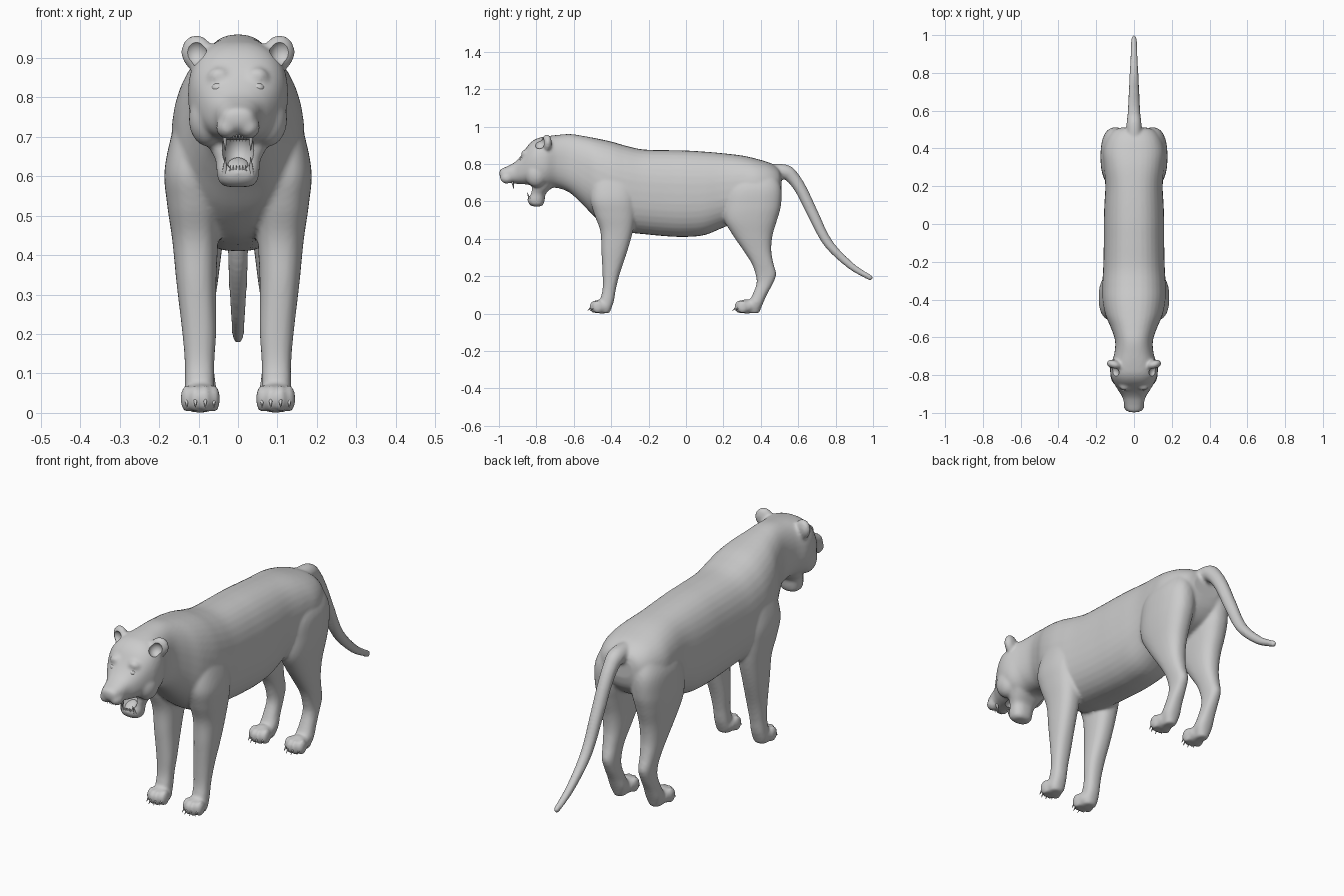
import bpy, bmesh, math
from mathutils import Matrix, Vector, Euler

if "Cube" in bpy.data.objects:
    bpy.data.objects.remove(bpy.data.objects["Cube"])


def spline(rows, n=5):
    """Catmull-Rom resampling of rows of numbers."""
    out = []
    for i in range(len(rows) - 1):
        a, b, c, d = (rows[min(max(k, 0), len(rows) - 1)] for k in range(i - 1, i + 3))
        for j in range(n):
            t = j / n
            out.append([0.5 * (2 * q + (r - p) * t + (2 * p - 5 * q + 4 * r - s) * t * t
                               + (3 * q - p - 3 * r + s) * t ** 3)
                        for p, q, r, s in zip(a, b, c, d)])
    return out + [list(rows[-1])]


def loft(bm, rows, axis, side=1, seg=36, power=2.4):
    """Skin super-ellipses. Rows: (position, u min, u max, v min, v max)."""
    rings = []
    for pos, u0, u1, v0, v1 in spline(rows):
        ring = []
        for k in range(seg):
            c, s = math.cos(2 * math.pi * k / seg), math.sin(2 * math.pi * k / seg)
            u = (u0 + u1) / 2 + (u1 - u0) / 2 * math.copysign(abs(c) ** (2 / power), c)
            v = (v0 + v1) / 2 + (v1 - v0) / 2 * math.copysign(abs(s) ** (2 / power), s)
            ring.append(bm.verts.new((u * side, pos, v) if axis == 'Y' else (u * side, v, pos)))
        rings.append(ring)
    for a, b in zip(rings, rings[1:]):
        for k in range(seg):
            bm.faces.new((a[k], a[(k + 1) % seg], b[(k + 1) % seg], b[k]))
    bm.faces.new(rings[0])
    bm.faces.new(rings[-1])


def ball(bm, loc, rad, rot=(0, 0, 0)):
    m = Matrix.LocRotScale(Vector(loc), Euler(rot), Vector(rad))
    bmesh.ops.create_uvsphere(bm, u_segments=24, v_segments=16, radius=1, matrix=m)


def spike(bm, base, tip, r):
    base, tip = Vector(base), Vector(tip)
    q = (tip - base).to_track_quat('Z', 'Y')
    m = Matrix.LocRotScale((base + tip) / 2, q, None)
    bmesh.ops.create_cone(bm, cap_ends=True, segments=10, radius1=r, radius2=r * 0.12,
                          depth=(tip - base).length, matrix=m)


def finish(bm, name):
    bmesh.ops.recalc_face_normals(bm, faces=bm.faces)
    me = bpy.data.meshes.new(name)
    bm.to_mesh(me)
    bm.free()
    ob = bpy.data.objects.new(name, me)
    bpy.context.collection.objects.link(ob)
    return ob


def smooth(ob, angle=50):
    bpy.ops.object.select_all(action='DESELECT')
    ob.select_set(True)
    bpy.context.view_layer.objects.active = ob
    bpy.ops.object.shade_smooth_by_angle(angle=math.radians(angle))


body, cut, teeth, claws, eyes = (bmesh.new() for _ in range(5))

# muzzle, head, neck and trunk: (y, top, bottom, half width)
trunk = [(-.997, .765, .735, .022), (-.985, .775, .717, .040), (-.95, .79, .70, .052),
         (-.915, .81, .695, .062), (-.88, .847, .69, .084), (-.84, .905, .685, .108),
         (-.80, .935, .675, .124), (-.75, .947, .67, .125), (-.69, .955, .672, .105),
         (-.62, .96, .645, .10), (-.55, .95, .58, .122), (-.48, .937, .51, .152),
         (-.40, .92, .455, .168), (-.32, .897, .435, .168), (-.23, .878, .425, .163),
         (-.1, .874, .413, .16), (0, .872, .41, .16), (.1, .866, .42, .157),
         (.2, .857, .46, .152), (.3, .845, .50, .16), (.38, .827, .52, .165),
         (.45, .805, .55, .145), (.495, .775, .60, .11), (.51, .74, .65, .07)]
loft(body, [(y, -w, w, b, t) for y, t, b, w in trunk], 'Y')

# lower jaw: (z, half width, front y, back y)
jaw = [(.573, .03, -.82, -.775), (.585, .048, -.838, -.762), (.61, .054, -.848, -.755),
       (.64, .057, -.835, -.75), (.67, .072, -.83, -.72), (.71, .09, -.82, -.68)]
loft(body, [(z, -w, w, a, b) for z, w, a, b in jaw], 'Z')

# legs: (z, inner x, outer x, front y, back y)
front = [(.84, .05, .115, -.44, -.31), (.74, .04, .158, -.49, -.28), (.62, .04, .186, -.512, -.268),
         (.53, .045, .18, -.49, -.27), (.44, .05, .167, -.458, -.284), (.33, .055, .156, -.452, -.315),
         (.21, .055, .142, -.446, -.355), (.13, .06, .135, -.446, -.375),
         (.07, .06, .135, -.46, -.385), (.025, .06, .135, -.47, -.40), (.002, .07, .125, -.46, -.41)]
hind = [(.78, .03, .12, .30, .46), (.68, .02, .17, .22, .507), (.58, .02, .177, .20, .508),
        (.50, .03, .172, .205, .487), (.42, .04, .16, .25, .463), (.34, .05, .148, .305, .456),
        (.27, .06, .138, .35, .467), (.21, .064, .13, .372, .482), (.16, .064, .128, .377, .464),
        (.10, .06, .132, .355, .432), (.05, .055, .135, .33, .41), (.002, .07, .12, .33, .39)]

for s in (-1, 1):
    for rows, dy in ((front, 0), (hind, .775)):
        loft(body, rows, 'Z', s)
        # paw pad, toes and claws
        ball(body, (s * .095, -.452 + dy, .038), (.046, .055, .038))
        for x, y in ((.061, -.472), (.083, -.487), (.108, -.487), (.13, -.472)):
            ball(body, (s * x, y + dy, .036), (.0155, .03, .035))
            spike(claws, (s * x, y - .018 + dy, .036), (s * x, y - .04 + dy, .014), .006)
    # ears with hollow fronts
    ball(body, (s * .103, -.745, .912), (.042, .025, .047), (0, s * .35, s * .3))
    ball(cut, (s * .109, -.784, .914), (.030, .032, .033))
    # brow, cheek ruff, whisker pad and eyes
    ball(body, (s * .048, -.857, .853), (.03, .025, .024))
    ball(body, (s * .075, -.80, .745), (.05, .06, .07))
    ball(body, (s * .027, -.958, .725), (.029, .036, .03))
    ball(eyes, (s * .05, -.874, .824), (.017, .015, .013))
    # canines and incisors
    spike(teeth, (s * .034, -.93, .715), (s * .032, -.92, .665), .008)
    spike(teeth, (s * .034, -.832, .605), (s * .032, -.85, .648), .0075)
    for k in range(3):
        x = s * (.004 + .008 * k)
        spike(teeth, (x, -.965, .71), (x, -.962, .688), .004)
        spike(teeth, (x, -.84, .605), (x, -.845, .628), .004)

# nose
ball(body, (0, -.982, .757), (.027, .015, .014))

# tail: (y, z, radius)
tail = [(.44, .755, .045), (.53, .757, .04), (.575, .722, .035), (.622, .65, .032),
        (.68, .53, .03), (.76, .377, .026), (.88, .257, .02), (.984, .192, .015)]
for y, z, r in spline(tail, 9):
    ball(body, (0, y, z), (r, r, r))

# mouth cavity
ball(cut, (0, -.842, .666), (.042, .062, .052))

# fuse all parts into one smooth skin, then hollow mouth and ears
skin = finish(body, "big_cat_body")
cutter = finish(cut, "mouth_and_ear_cutter")
cutter.hide_render = True
mod = skin.modifiers.new("fuse", 'REMESH')
mod.mode, mod.voxel_size = 'VOXEL', .0075
mod = skin.modifiers.new("soften", 'SMOOTH')
mod.factor, mod.iterations = .5, 6
mod = skin.modifiers.new("hollow", 'BOOLEAN')
mod.operation, mod.object, mod.solver = 'DIFFERENCE', cutter, 'EXACT'
deps = bpy.context.evaluated_depsgraph_get()
mesh = bpy.data.meshes.new_from_object(skin.evaluated_get(deps))
skin.modifiers.clear()
skin.data = mesh
bpy.data.objects.remove(cutter)
smooth(skin)

# small separate parts
tongue = bmesh.new()
ball(tongue, (0, -.815, .628), (.026, .034, .012), (.5, 0, 0))
for bm, name in ((teeth, "teeth"), (claws, "claws"), (eyes, "eyes"), (tongue, "tongue")):
    smooth(finish(bm, name))
